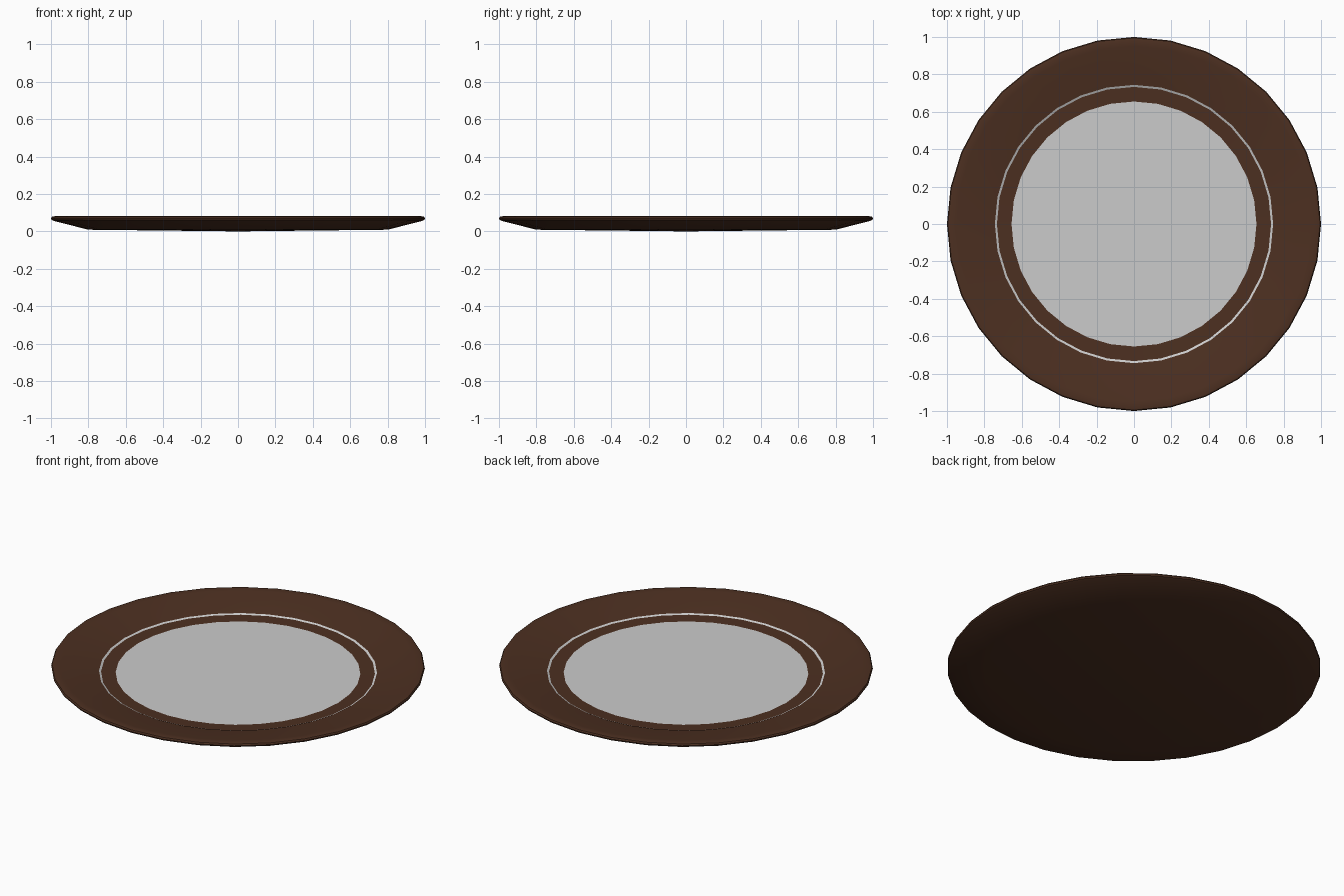
import bpy, bmesh, math

if "Cube" in bpy.data.objects:
    bpy.data.objects.remove(bpy.data.objects["Cube"])

SIDES = 32

brown = bpy.data.materials.new("dark_brown_glaze")
brown.diffuse_color = (0.073, 0.029, 0.015, 1)
brown.use_nodes = True
brown.node_tree.nodes["Principled BSDF"].inputs["Base Color"].default_value = brown.diffuse_color


def lathe(name, profile, material=None):
    """Revolve (radius, z) points about z; radius 0 becomes a single pole."""
    bm = bmesh.new()
    rings = []
    for r, z in profile:
        if r == 0:
            rings.append([bm.verts.new((0, 0, z))] * SIDES)
        else:
            angles = [2 * math.pi * i / SIDES for i in range(SIDES)]
            rings.append([bm.verts.new((r * math.cos(a), r * math.sin(a), z)) for a in angles])
    for lower, upper in zip(rings, rings[1:]):
        for i in range(SIDES):
            j = (i + 1) % SIDES
            quad = [lower[i], lower[j], upper[j], upper[i]]
            bm.faces.new(list(dict.fromkeys(quad)))
    mesh = bpy.data.meshes.new(name)
    bm.to_mesh(mesh)
    bm.free()
    obj = bpy.data.objects.new(name, mesh)
    bpy.context.collection.objects.link(obj)
    if material:
        mesh.materials.append(material)
    bpy.ops.object.select_all(action='DESELECT')
    obj.select_set(True)
    bpy.context.view_layer.objects.active = obj
    bpy.ops.object.shade_smooth_by_angle(angle=math.radians(30))
    return obj


# Underside, rounded lip and sloping rim
lathe("plate_body", [(0, 0), (0.8, 0.009), (0.985, 0.056), (0.997, 0.062),
                     (1.0, 0.07), (0.995, 0.078), (0.98, 0.081),
                     (0.95, 0.078), (0.744, 0.041)], brown)

# Thin pale stripe on the step between rim and well
lathe("stripe_ring", [(0.744, 0.041), (0.733, 0.036)])

# Brown border of the well
lathe("well_border", [(0.733, 0.036), (0.655, 0.033)], brown)

# Flat pale centre
lathe("well_centre", [(0.655, 0.033), (0, 0.033)])
